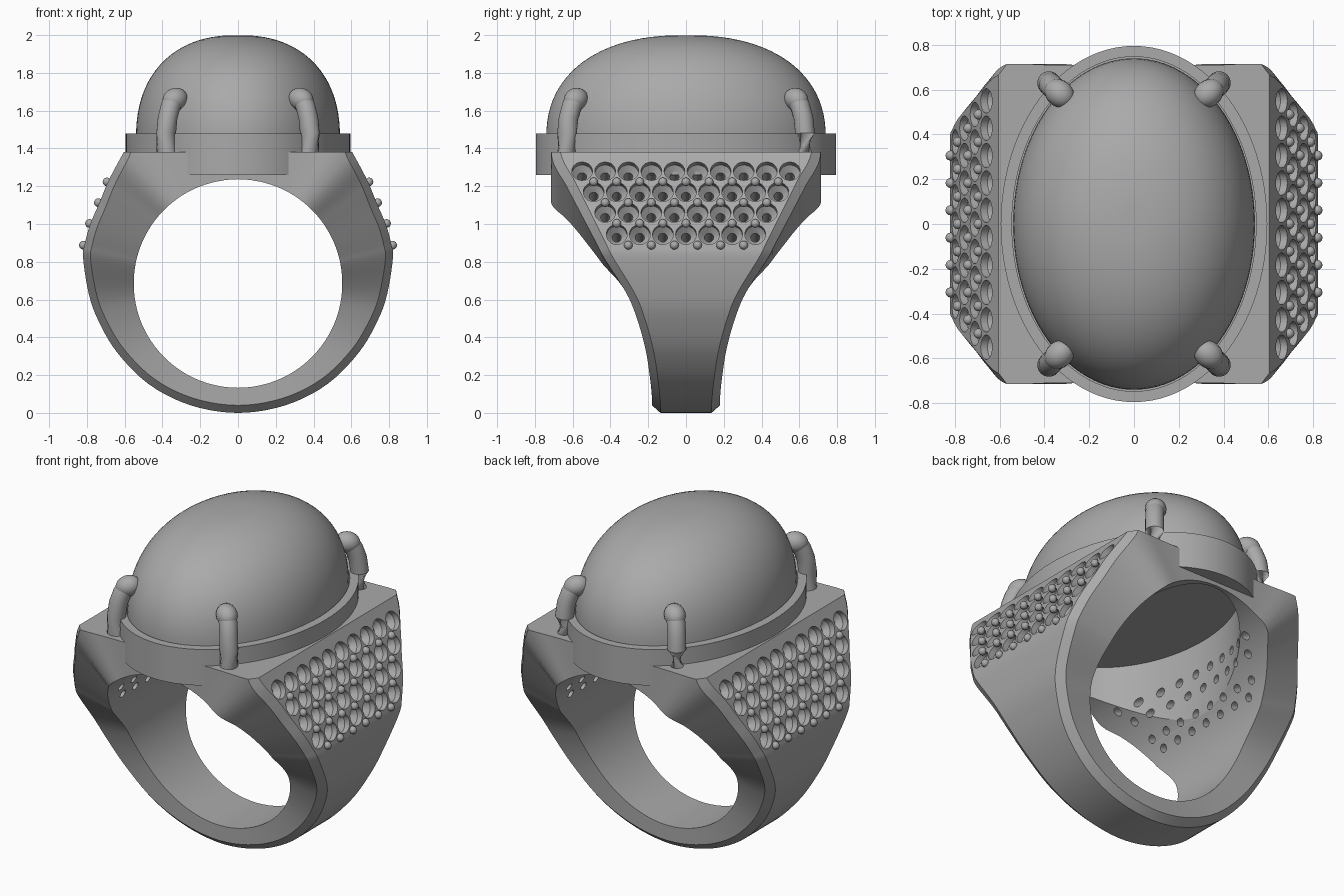
import bpy, bmesh, math
from mathutils import Vector, Matrix

cube = bpy.data.objects.get("Cube")
if cube:
    bpy.data.objects.remove(cube)

metal = bpy.data.materials.new("grey_metal")
metal.use_nodes = True
GREY = (0.4, 0.4, 0.4, 1)
metal.diffuse_color = GREY
metal.node_tree.nodes["Principled BSDF"].inputs["Base Color"].default_value = GREY

CENTRE, HOLE, TOP = 0.685, 0.552, 1.38


def make(name, bm):
    bmesh.ops.recalc_face_normals(bm, faces=bm.faces)
    mesh = bpy.data.meshes.new(name)
    bm.to_mesh(mesh)
    bm.free()
    ob = bpy.data.objects.new(name, mesh)
    bpy.context.collection.objects.link(ob)
    mesh.materials.append(metal)
    return ob


def smooth(ob, angle=35):
    bpy.ops.object.select_all(action='DESELECT')
    ob.select_set(True)
    bpy.context.view_layer.objects.active = ob
    bpy.ops.object.shade_smooth_by_angle(angle=math.radians(angle))


def bridge(bm, rings, closed):
    """Skin a list of vertex rings; cap the ends when not closed."""
    pairs = list(zip(rings, rings[1:]))
    if closed:
        pairs.append((rings[-1], rings[0]))
    for a, b in pairs:
        for i in range(len(a)):
            j = (i + 1) % len(a)
            bm.faces.new((a[i], a[j], b[j], b[i]))
    if not closed:
        bm.faces.new(rings[0])
        bm.faces.new(rings[-1])


def lathe(bm, profile, n, closed=False, matrix=Matrix()):
    """Elliptical turning of (radius x, radius y, z) points."""
    rings = []
    for rx, ry, z in profile:
        rings.append([bm.verts.new(matrix @ Vector((rx * math.cos(a), ry * math.sin(a), z)))
                      for a in (math.tau * k / n for k in range(n))])
    bridge(bm, rings, closed)


def spline(pts, steps):
    """Catmull-Rom curve through the points."""
    p = [Vector(q) for q in pts]
    p = [Vector((-p[1].x, p[1].y, p[1].z))] + p + [2 * p[-1] - p[-2]]
    out = []
    for a, b, c, d in zip(p, p[1:], p[2:], p[3:]):
        for k in range(steps):
            t = k / steps
            out.append(0.5 * (2 * b + (c - a) * t + (2 * a - 5 * b + 4 * c - d) * t * t
                              + (3 * b - a - 3 * c + d) * t ** 3))
    return out + [p[-2]]


# Shank outline: outer x, z and half width
outline = spline([(0, 0, .18), (.25, .04, .18), (.47, .15, .19), (.64, .32, .215),
                  (.74, .49, .26), (.79, .63, .315), (.82, .82, .43), (.81, .9, .47),
                  (.782, 1, .52), (.735, 1.11, .575), (.685, 1.23, .635),
                  (.605, TOP, .71), (.48, 1.6, .71), (0, 1.6, .71)], 5)
loop = outline + [Vector((-p.x, p.y, p.z)) for p in outline[-2:0:-1]]

bm = bmesh.new()
rings = []
for x, z, w in loop:
    d = Vector((x, 0, z - CENTRE))
    r = d.length
    d.normalize()
    half = [(HOLE, w), (r - .04, w), (r, w - .045)]
    section = half + [(q, -y) for q, y in reversed(half)]
    rings.append([bm.verts.new((d.x * q, y, CENTRE + d.z * q)) for q, y in section])
bridge(bm, rings, True)
# Flat top of the shoulders
cut = bmesh.ops.bisect_plane(bm, geom=bm.verts[:] + bm.edges[:] + bm.faces[:],
                             plane_co=(0, 0, TOP), plane_no=(0, 0, 1), clear_outer=True)
bmesh.ops.holes_fill(bm, edges=[e for e in bm.edges if e.is_boundary], sides=0)
shank = make("shank", bm)


def surface(z):
    """Outer x of the shoulder at a height, and its outward normal angle."""
    for a, b in zip(outline, outline[1:]):
        if a.y <= z < b.y and z > 0.5:
            t = (z - a.y) / (b.y - a.y)
            return a.x + t * (b.x - a.x), Vector((b.y - a.y, 0, a.x - b.x)).normalized()


# Stone seats and through holes, rows narrowing downward
pitch = 0.1222
rows = [(1.28, 10), (1.17, 9), (1.06, 8), (.945, 7)]
seat_cutter = bmesh.new()
beads = bmesh.new()
for z, n in rows:
    for side in (1, -1):
        for k in range(n):
            x, nrm = surface(z)
            nrm = Vector((nrm.x * side, 0, nrm.z))
            y = (k - (n - 1) / 2) * pitch
            m = Matrix.Translation((x * side, y, z)) @ nrm.to_track_quat('Z', 'Y').to_matrix().to_4x4()
            lathe(seat_cutter, [(r, r, h) for r, h in
                                ((.024, -.42), (.024, -.065), (.055, -.035), (.055, .05))], 20, matrix=m)
            if k < n - 1:
                bx, bn = surface(z - .057)
                bmesh.ops.create_uvsphere(
                    beads, u_segments=12, v_segments=8, radius=.023,
                    matrix=Matrix.Translation((bx * side + bn.x * side * .006, y + pitch / 2, z - .057)))
smooth(make("bead_grains", beads), 60)

# Oval opening under the stone
opening = bmesh.new()
lathe(opening, [(.5, .69, .72), (.5, .69, 1.6)], 96)

for cutter in (make("opening_cutter", opening), make("seat_cutter", seat_cutter)):
    cutter.hide_render = True
    mod = shank.modifiers.new("cut", 'BOOLEAN')
    mod.operation = 'DIFFERENCE'
    mod.solver = 'EXACT'
    mod.object = cutter
    bpy.context.view_layer.objects.active = shank
    bpy.ops.object.modifier_apply(modifier=mod.name)
    bpy.data.objects.remove(cutter)
smooth(shank, 25)

# Bezel
bm = bmesh.new()
lathe(bm, [(.595, .795, 1.26), (.595, .795, 1.48), (.545, .747, 1.48), (.545, .747, 1.39),
           (.5, .69, 1.39), (.5, .69, 1.26)], 96, closed=True)
smooth(make("bezel", bm))

# Domed oval stone
bm = bmesh.new()
profile = [(.54, .74, 1.385)]
for k in range(24):
    a = math.pi / 2 * k / 24.2
    c, s = math.cos(a) ** .87, math.sin(a) ** .87
    profile.append((.54 * c, .74 * c, 1.45 + .55 * s))
lathe(bm, profile, 96)
smooth(make("domed_stone", bm))

# Four claws bent over the stone
for sx in (1, -1):
    for sy in (1, -1):
        bm = bmesh.new()
        path = [Vector((x * sx, y * sy, z)) for x, y, z in
                ((.38, .63, 1.36), (.38, .63, 1.48), (.373, .622, 1.56),
                 (.358, .606, 1.62), (.338, .585, 1.66))]
        rings = []
        for i, p in enumerate(path):
            t = path[min(i + 1, 4)] - path[max(i - 1, 0)]
            q = t.to_track_quat('Z', 'Y')
            rings.append([bm.verts.new(p + q @ Vector((.052 * math.cos(a), .052 * math.sin(a), 0)))
                          for a in (math.tau * k / 20 for k in range(20))])
        bridge(bm, rings, False)
        inward = Vector((-.6 * sx, -.5 * sy, .25)).to_track_quat('Z', 'Y').to_matrix().to_4x4()
        bmesh.ops.create_uvsphere(bm, u_segments=20, v_segments=12, radius=.06,
                                  matrix=Matrix.Translation((.333 * sx, .583 * sy, 1.66))
                                  @ inward @ Matrix.Diagonal((1, 1, 1.2, 1)))
        smooth(make(f"claw_{'left' if sx > 0 else 'right'}_{'back' if sy > 0 else 'front'}", bm), 50)
